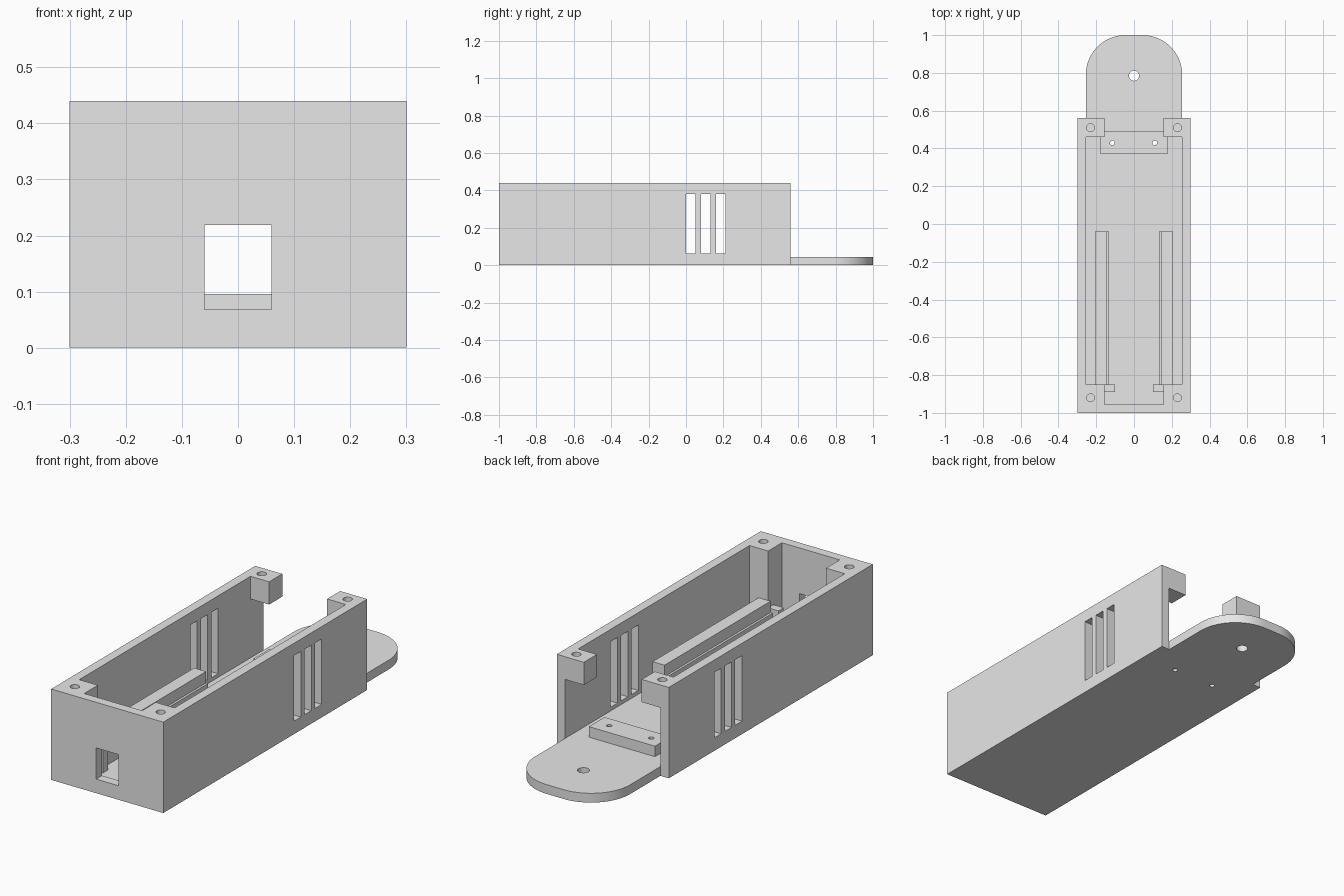
import bpy, bmesh
from math import sin, cos, pi, radians

if "Cube" in bpy.data.objects:
    bpy.data.objects.remove(bpy.data.objects["Cube"], do_unlink=True)

grey = bpy.data.materials.new("light_grey_plastic")
grey.use_nodes = True
GREY = (0.8, 0.8, 0.8, 1)
grey.diffuse_color = GREY
grey.node_tree.nodes["Principled BSDF"].inputs["Base Color"].default_value = GREY

W, INNER, FRONT, BACK = 0.30, 0.255, -1.0, 0.56
FLOOR, TOP = 0.045, 0.44


def prism(name, outline, lo, hi, axis="z"):
    """Extrude a closed outline along z (points x, y) or along y (points x, z)."""
    bm = bmesh.new()
    place = (lambda a, b, h: (a, b, h)) if axis == "z" else (lambda a, b, h: (a, h, b))
    face = bm.faces.new([bm.verts.new(place(a, b, lo)) for a, b in outline])
    new = bmesh.ops.extrude_face_region(bm, geom=[face])["geom"]
    shift = place(0, 0, hi - lo)
    bmesh.ops.translate(bm, vec=shift, verts=[g for g in new if isinstance(g, bmesh.types.BMVert)])
    bmesh.ops.recalc_face_normals(bm, faces=bm.faces)
    mesh = bpy.data.meshes.new(name)
    bm.to_mesh(mesh)
    bm.free()
    mesh.materials.append(grey)
    obj = bpy.data.objects.new(name, mesh)
    bpy.context.collection.objects.link(obj)
    return obj


def box(name, x0, x1, y0, y1, z0, z1):
    return prism(name, [(x0, y0), (x1, y0), (x1, y1), (x0, y1)], z0, z1)


def arc(cx, cy, r, start, end, steps):
    angles = [radians(start + (end - start) * i / steps) for i in range(steps + 1)]
    return [(cx + r * cos(a), cy + r * sin(a)) for a in angles]


def rod(x, y, r, z0, z1):
    return prism("hole_cutter", arc(x, y, r, 0, 352.5, 47)[::2], z0, z1)


def combine(obj, tool, operation):
    mod = obj.modifiers.new("combine", "BOOLEAN")
    mod.operation, mod.solver, mod.object = operation, "EXACT", tool
    bpy.context.view_layer.objects.active = obj
    bpy.ops.object.modifier_apply(modifier=mod.name)
    bpy.data.objects.remove(tool, do_unlink=True)


def mirrored(half):
    return half + [(-x, y) for x, y in reversed(half)]


# Floor with the rounded mounting tongue
R = 0.21
floor_half = [(W, FRONT), (W, BACK), (INNER, BACK)] + arc(INNER - R, 1 - R, R, 0, 90, 24)
housing = prism("housing", mirrored(floor_half), 0, FLOOR)

# Side and front walls with the two front screw posts
POST = 0.155
wall_half = [(POST, -0.955), (POST, -0.85), (INNER, -0.85), (INNER, BACK), (W, BACK), (W, FRONT)]
combine(housing, prism("walls", mirrored(wall_half), FLOOR, TOP), "UNION")

# Hanging screw blocks at the open back
for s in (-1, 1):
    x0, x1 = sorted((s * POST, s * W))
    combine(housing, box("screw_block", x0, x1, 0.46, BACK, 0.33, TOP), "UNION")

# Port window and side vents
combine(housing, box("window_cutter", -0.06, 0.06, -1.1, -0.90, 0.068, 0.219), "DIFFERENCE")
for y in (0.0, 0.08, 0.16):
    combine(housing, box("vent_cutter", -0.4, 0.4, y, y + 0.052, 0.063, 0.38), "DIFFERENCE")

# Screw holes and tongue hole
for x in (-0.23, 0.23):
    for y in (-0.92, 0.51):
        combine(housing, rod(x, y, 0.021, 0.35, 0.5), "DIFFERENCE")
combine(housing, rod(0, 0.785, 0.027, -0.1, 0.1), "DIFFERENCE")

# Raised cross plate, drilled through together with the floor
cross_plate = box("cross_plate", -0.177, 0.177, 0.37, 0.49, FLOOR, 0.096)
for x in (-0.115, 0.11):
    for part in (housing, cross_plate):
        combine(part, rod(x, 0.43, 0.012, -0.1, 0.2), "DIFFERENCE")

# Stepped board rails with end stops
parts = [housing, cross_plate]
for s, side in ((1, "left"), (-1, "right")):
    profile = [(0.207, FLOOR), (0.207, 0.20), (0.143, 0.20), (0.143, 0.145), (0.132, 0.145), (0.132, FLOOR)]
    parts.append(prism(side + "_board_rail", [(s * x, z) for x, z in profile], -0.852, -0.04, "y"))
    x0, x1 = sorted((s * 0.10, s * 0.16))
    parts.append(box(side + "_board_stop", x0, x1, -0.89, -0.85, FLOOR, 0.165))

# Smooth the round edges only
bpy.ops.object.select_all(action="DESELECT")
for part in parts:
    part.select_set(True)
bpy.context.view_layer.objects.active = housing
bpy.ops.object.shade_smooth_by_angle(angle=radians(30))
